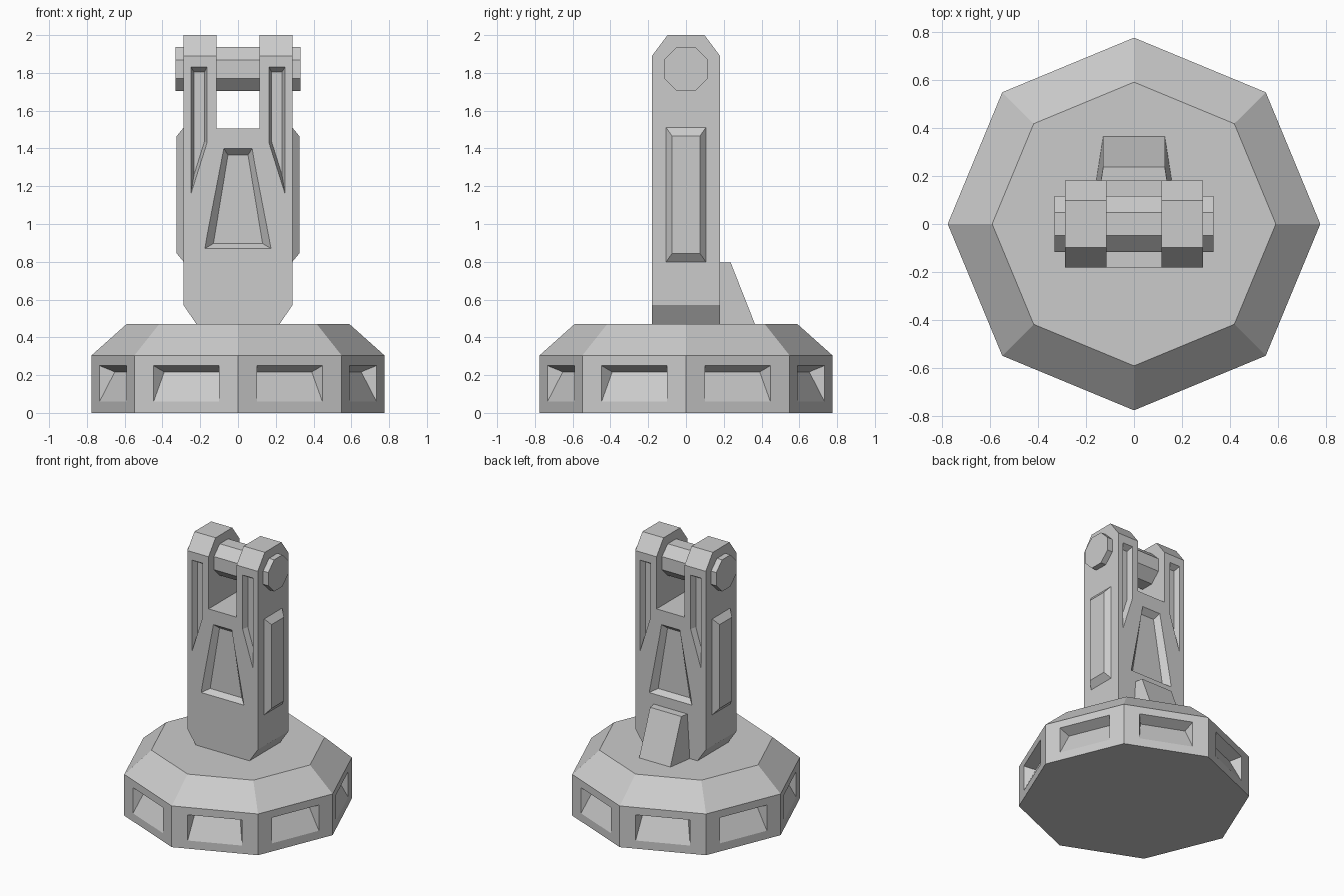
import bpy, bmesh
from math import cos, sin, pi, tan
from mathutils import Vector

if "Cube" in bpy.data.objects:
    bpy.data.objects.remove(bpy.data.objects["Cube"])


def finish(bm, name):
    bmesh.ops.remove_doubles(bm, verts=bm.verts, dist=1e-5)
    bmesh.ops.recalc_face_normals(bm, faces=bm.faces)
    me = bpy.data.meshes.new(name)
    bm.to_mesh(me)
    bm.free()
    ob = bpy.data.objects.new(name, me)
    bpy.context.collection.objects.link(ob)
    return ob


def loft(bm, ring_a, ring_b):
    """Closed solid between two matching outlines."""
    a = [bm.verts.new(p) for p in ring_a]
    b = [bm.verts.new(p) for p in ring_b]
    bm.faces.new(a)
    bm.faces.new(b)
    for i in range(len(a)):
        j = (i + 1) % len(a)
        bm.faces.new((a[i], a[j], b[j], b[i]))


def solid(name, ring_a, ring_b):
    bm = bmesh.new()
    loft(bm, ring_a, ring_b)
    return finish(bm, name)


def boolean(ob, cutter, operation):
    cutter.hide_render = True
    mod = ob.modifiers.new(operation.lower(), 'BOOLEAN')
    mod.object, mod.operation, mod.solver = cutter, operation, 'EXACT'
    bpy.context.view_layer.objects.active = ob
    bpy.ops.object.modifier_apply(modifier=mod.name)
    bpy.data.objects.remove(cutter)


# Octagonal base with a wedge-shaped pocket in every side
R, R_TOP, H, H_TOP = 0.775, 0.59, 0.305, 0.47
bm = bmesh.new()


def corner(k, r, z):
    return Vector((r * cos(k * pi / 4), r * sin(k * pi / 4), z))


def face(*pts):
    bm.faces.new([bm.verts.new(p) for p in pts])


for k in range(8):
    a, b = corner(k, R, 0), corner(k + 1, R, 0)
    c, d = corner(k + 1, R, H), corner(k, R, H)
    mid, along = (a + b) / 2, (b - a).normalized()
    inward = -mid.normalized()

    def on_side(u, z, depth=0):
        return mid + along * u + inward * depth + Vector((0, 0, z))

    p = [on_side(-0.187, 0.06), on_side(0.187, 0.06), on_side(0.187, 0.25), on_side(-0.187, 0.25)]
    q_r, q_l = on_side(0.157, 0.217, 0.075), on_side(-0.157, 0.217, 0.075)
    outer = [a, b, c, d]
    for i in range(4):
        j = (i + 1) % 4
        face(outer[i], outer[j], p[j], p[i])
    face(p[0], p[1], q_r, q_l)
    face(p[3], p[2], q_r, q_l)
    face(p[1], p[2], q_r)
    face(p[0], p[3], q_l)
    face(d, c, corner(k + 1, R_TOP, H_TOP), corner(k, R_TOP, H_TOP))
face(*[corner(k, R, 0) for k in range(8)])
face(*[corner(k, R_TOP, H_TOP) for k in range(8)])
finish(bm, "base")

# Forked post: front profile trimmed by its side profile
half = [(0.22, 0.47), (0.288, 0.57), (0.288, 2.0), (0.115, 2.0), (0.115, 1.505)]
outline = half + [(-x, z) for x, z in reversed(half)]
post = solid("forked_post", [(x, -0.18, z) for x, z in outline], [(x, 0.18, z) for x, z in outline])
side = [(-0.182, 0.3), (0.182, 0.3), (0.182, 1.888), (0.098, 2.0), (-0.098, 2.0), (-0.182, 1.888)]
trim = solid("post_trim", [(-0.5, y, z) for y, z in side], [(0.5, y, z) for y, z in side])
boolean(post, trim, 'INTERSECT')

# Bevelled pockets on the front and back of the post
centre = ([(-0.075, 1.40), (0.075, 1.40), (0.175, 0.87), (-0.175, 0.87)],
          [(-0.053, 1.365), (0.053, 1.365), (0.13, 0.897), (-0.13, 0.897)])
prong = ([(0.249, 1.83), (0.164, 1.83), (0.164, 1.43), (0.249, 1.16)],
         [(0.233, 1.805), (0.178, 1.805), (0.178, 1.435), (0.233, 1.26)])
bm = bmesh.new()
for s in (-1, 1):
    for (rim, floor), mx in ((centre, 1), (prong, 1), (prong, -1)):
        depth, over = 0.04, 0.2
        top = [(mx * (x + over * (x - u)), s * (0.18 + over * depth), z + over * (z - w))
               for (x, z), (u, w) in zip(rim, floor)]
        loft(bm, top, [(mx * u, s * (0.18 - depth), w) for u, w in floor])
boolean(post, finish(bm, "pocket_cutters"), 'DIFFERENCE')

# Raised side panels
for s, name in ((-1, "left_panel"), (1, "right_panel")):
    solid(name,
          [(s * 0.288, y, z) for y, z in ((-0.105, 0.80), (0.105, 0.80), (0.105, 1.51), (-0.105, 1.51))],
          [(s * 0.325, y, z) for y, z in ((-0.073, 0.845), (0.073, 0.845), (0.073, 1.465), (-0.073, 1.465))])

# Octagonal cross pin through the fork
pin_r = 0.117 / cos(pi / 8)
pin = [(pin_r * cos((k + 0.5) * pi / 4), 1.82 + pin_r * sin((k + 0.5) * pi / 4)) for k in range(8)]
solid("cross_pin", [(-0.33, y, z) for y, z in pin], [(0.33, y, z) for y, z in pin])

# Tapered brace behind the post
solid("rear_brace",
      [(-0.157, 0.18, 0.47), (0.157, 0.18, 0.47), (0.128, 0.365, 0.47), (-0.128, 0.365, 0.47)],
      [(-0.137, 0.18, 0.795), (0.137, 0.18, 0.795), (0.128, 0.237, 0.795), (-0.128, 0.237, 0.795)])
